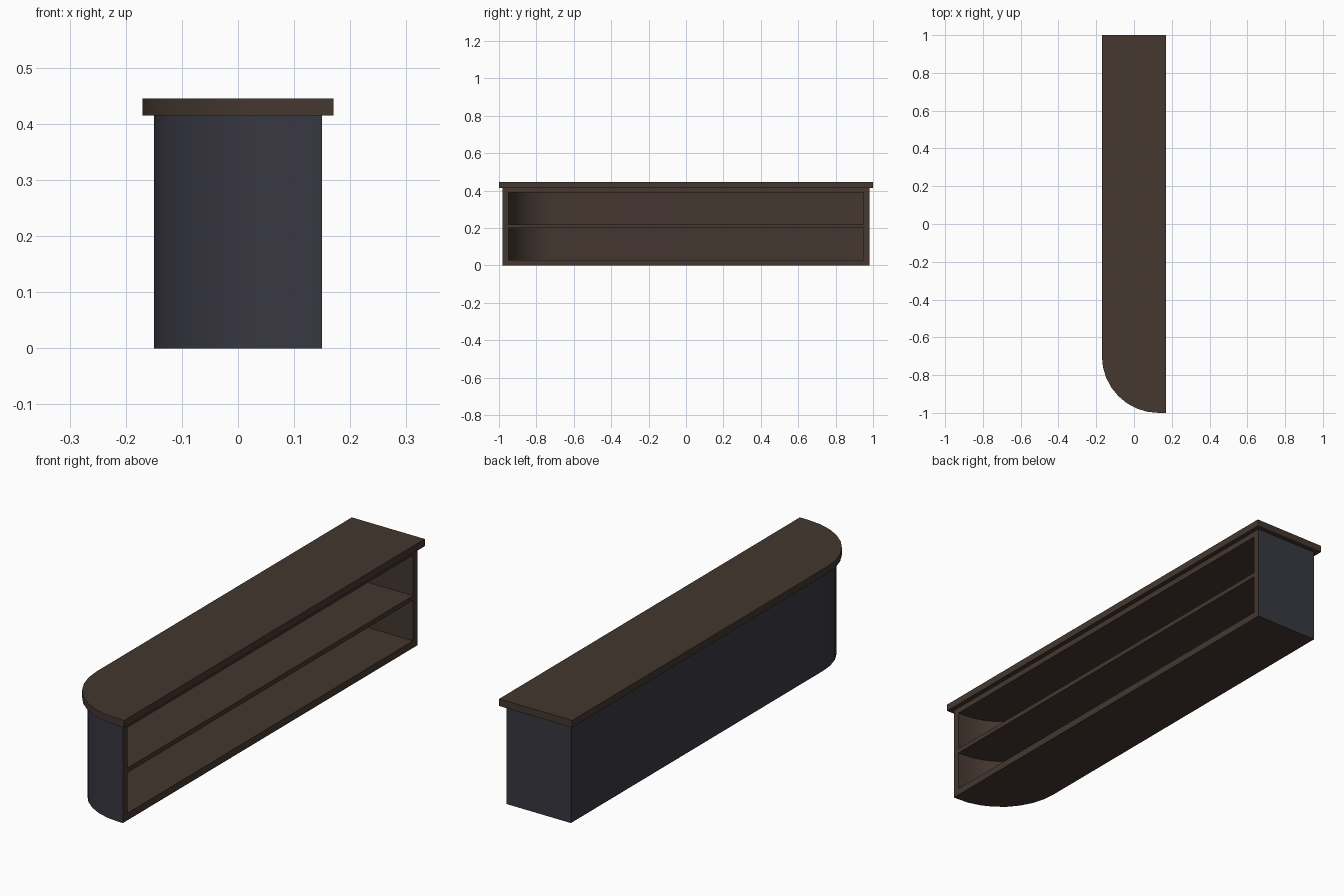
import bpy, bmesh, math

if "Cube" in bpy.data.objects:
    bpy.data.objects.remove(bpy.data.objects["Cube"])

CX, CY = 0.13, -0.70   # centre of the rounded corner
SEG = 8


def material(name, rgb):
    m = bpy.data.materials.new(name)
    m.diffuse_color = (*rgb, 1)
    m.use_nodes = True
    m.node_tree.nodes["Principled BSDF"].inputs["Base Color"].default_value = m.diffuse_color
    return m


BROWN = material("dark brown wood", (0.058, 0.038, 0.029))
NAVY = material("dark slate panel", (0.040, 0.039, 0.055))


def outline(radius, front):
    """Plan running from the back end of the open side around to its rounded end."""
    left, back = CX - radius, 0.70 + radius
    pts = [(front, back), (left, back)]
    for i in range(SEG + 1):
        a = math.pi + math.pi / 2 * i / SEG
        pts.append((CX + radius * math.cos(a), CY + radius * math.sin(a)))
    pts.append((front, CY - radius))
    return pts


def prism(name, pts, z0, z1, navy_sides=0):
    """Extrude a plan; the first navy_sides side faces get the panel colour."""
    bm = bmesh.new()
    low = [bm.verts.new((x, y, z0)) for x, y in pts]
    high = [bm.verts.new((x, y, z1)) for x, y in pts]
    bm.faces.new(low[::-1])
    bm.faces.new(high)
    n = len(pts)
    for i in range(n):
        j = (i + 1) % n
        f = bm.faces.new((low[i], low[j], high[j], high[i]))
        f.material_index = 1 if i < navy_sides else 0
    bmesh.ops.recalc_face_normals(bm, faces=bm.faces[:])
    me = bpy.data.meshes.new(name)
    bm.to_mesh(me)
    bm.free()
    me.materials.append(BROWN)
    me.materials.append(NAVY)
    ob = bpy.data.objects.new(name, me)
    bpy.context.collection.objects.link(ob)
    bpy.ops.object.select_all(action='DESELECT')
    ob.select_set(True)
    bpy.context.view_layer.objects.active = ob
    bpy.ops.object.shade_smooth_by_angle(angle=math.radians(30))
    return ob


# Overhanging counter top
prism("counter_top", outline(0.30, 0.17), 0.415, 0.445)

# Wrap-around wall: slate outside, wood inside
outer = outline(0.28, 0.15)
inner = outline(0.25, 0.15)
prism("outer_wall", outer + inner[::-1], 0, 0.415, navy_sides=len(outer) - 1)

# Horizontal boards inside the wall
for name, z0, z1 in (("floor_board", 0, 0.03),
                     ("middle_shelf", 0.20, 0.22),
                     ("ceiling_board", 0.39, 0.415)):
    prism(name, inner, z0, z1)
